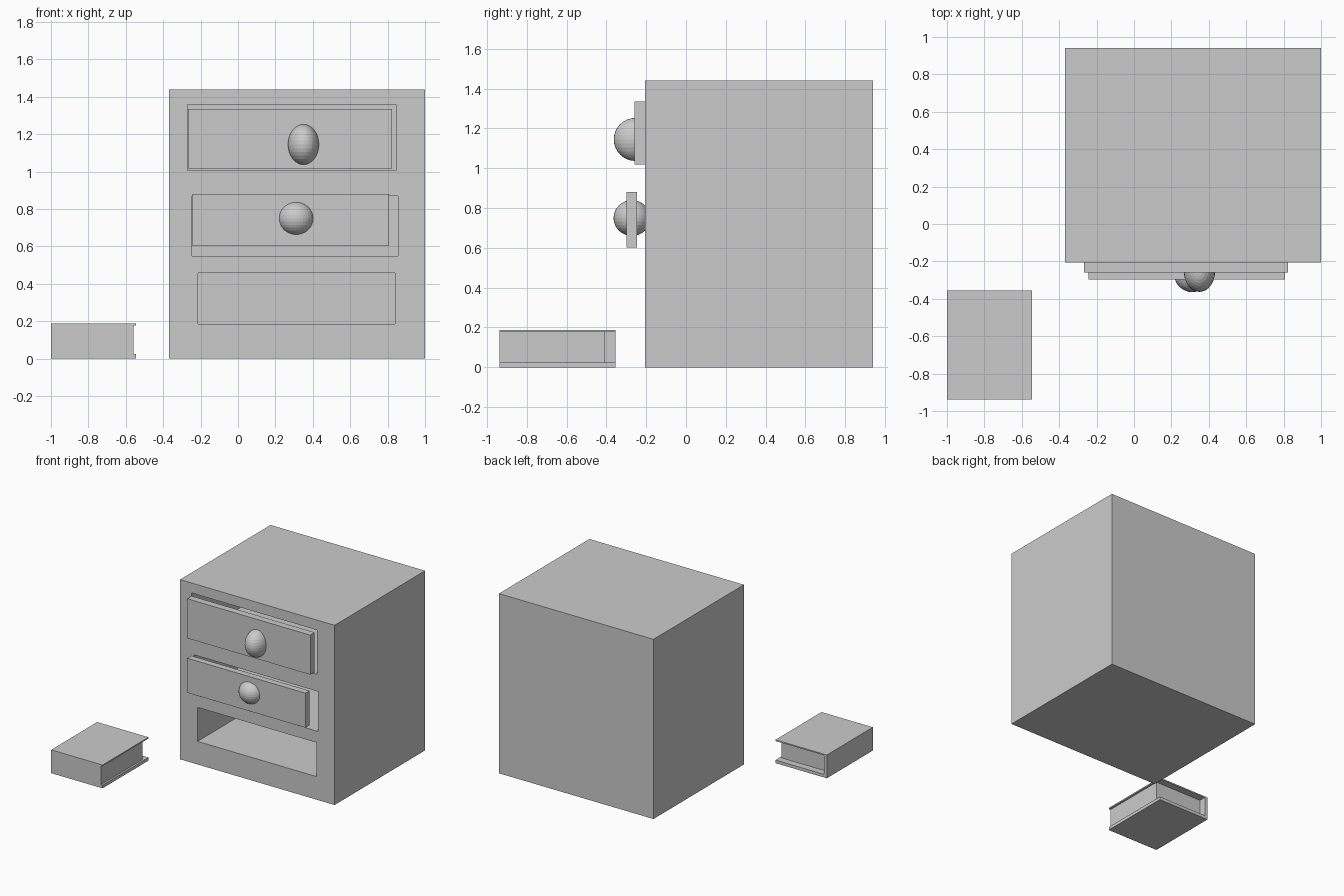
import bpy
import bmesh

if "Cube" in bpy.data.objects:
    bpy.data.objects.remove(bpy.data.objects["Cube"])


def box(name, x, y, z):
    """Box from (min, max) pairs."""
    bm = bmesh.new()
    bmesh.ops.create_cube(bm, size=1)
    for v in bm.verts:
        for i, (lo, hi) in enumerate((x, y, z)):
            v.co[i] = hi if v.co[i] > 0 else lo
    return add(name, bm)


def add(name, bm):
    bmesh.ops.recalc_face_normals(bm, faces=bm.faces)
    mesh = bpy.data.meshes.new(name)
    bm.to_mesh(mesh)
    bm.free()
    obj = bpy.data.objects.new(name, mesh)
    bpy.context.collection.objects.link(obj)
    return obj


def knob(name, centre, radii):
    bm = bmesh.new()
    bmesh.ops.create_uvsphere(bm, u_segments=32, v_segments=16, radius=1)
    bmesh.ops.scale(bm, vec=radii, verts=bm.verts)
    bmesh.ops.translate(bm, vec=centre, verts=bm.verts)
    return add(name, bm)


# Cabinet body with three drawer openings
cabinet = box("cabinet", (-0.37, 1.0), (-0.205, 0.94), (0, 1.44))
openings = {
    "top": ((-0.27, 0.845), (1.005, 1.36)),
    "middle": ((-0.245, 0.855), (0.55, 0.87)),
    "bottom": ((-0.215, 0.84), (0.185, 0.457)),
}
for level, (x, z) in openings.items():
    cutter = box(level + "_opening_cutter", x, (-0.4, 0.84), z)
    cutter.hide_render = True
    cutter.hide_viewport = True
    mod = cabinet.modifiers.new(level + "_opening", 'BOOLEAN')
    mod.operation = 'DIFFERENCE'
    mod.solver = 'EXACT'
    mod.object = cutter

# Apply the cuts, then discard the cutters
depsgraph = bpy.context.evaluated_depsgraph_get()
cut_mesh = bpy.data.meshes.new_from_object(cabinet.evaluated_get(depsgraph))
cabinet.modifiers.clear()
cabinet.data = cut_mesh
for level in openings:
    bpy.data.objects.remove(bpy.data.objects[level + "_opening_cutter"])

# Drawer fronts and knobs
box("top_drawer_front", (-0.268, 0.823), (-0.26, -0.204), (1.018, 1.335))
box("middle_drawer_front", (-0.242, 0.807), (-0.298, -0.247), (0.603, 0.88))
knob("top_knob", (0.35, -0.255, 1.145), (0.083, 0.108, 0.108))
knob("middle_knob", (0.311, -0.272, 0.75), (0.095, 0.092, 0.09))

# Book: C-shaped cover (spine on the left) extruded along y, plus page block
L, R, TOP = -1.0, -0.545, 0.187
profile = [(L, 0), (R, 0), (R, 0.025), (L + 0.025, 0.025),
           (L + 0.025, 0.177), (R, 0.177), (R, TOP), (L, TOP)]
bm = bmesh.new()
face = bm.faces.new([bm.verts.new((x, -0.937, z)) for x, z in profile])
ext = bmesh.ops.extrude_face_region(bm, geom=[face])
bmesh.ops.translate(bm, vec=(0, 0.582, 0),
                    verts=[g for g in ext["geom"] if isinstance(g, bmesh.types.BMVert)])
add("book_cover", bm)
box("book_pages", (L + 0.025, -0.56), (-0.937, -0.41), (0.025, 0.177))
